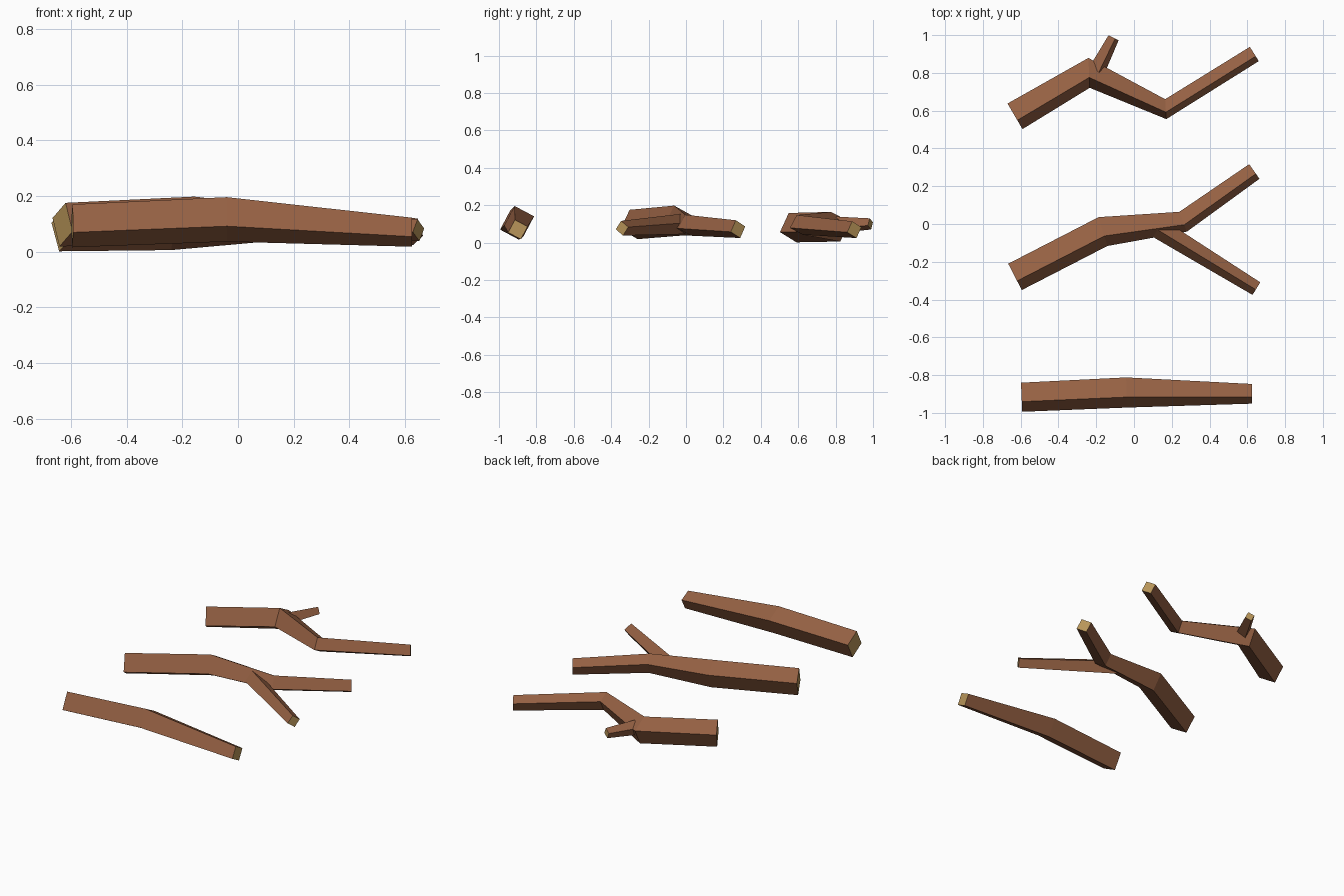
import bpy
import bmesh
from math import radians
from mathutils import Matrix, Vector

cube = bpy.data.objects.get("Cube")
if cube:
    bpy.data.objects.remove(cube, do_unlink=True)


def material(name, rgb):
    mat = bpy.data.materials.new(name)
    mat.use_nodes = True
    colour = (*rgb, 1.0)
    mat.diffuse_color = colour
    mat.node_tree.nodes["Principled BSDF"].inputs["Base Color"].default_value = colour
    return mat


bark = material("brown bark", (0.30, 0.118, 0.056))
cut_wood = material("tan cut wood", (0.48, 0.30, 0.10))


def heading(points, i):
    """Horizontal direction of the path, averaged where two segments meet."""
    total = Vector((0, 0, 0))
    for a, b in zip(points[max(i - 1, 0):i + 1], points[max(i, 1) if i == 0 else i:i + 2]):
        total += Vector((b.x - a.x, b.y - a.y, 0)).normalized()
    if i > 0:
        step = points[i] - points[i - 1]
        total = Vector((step.x, step.y, 0)).normalized()
        if i + 1 < len(points):
            step = points[i + 1] - points[i]
            total += Vector((step.x, step.y, 0)).normalized()
    return total.normalized()


def branch(name, stations, roll=28):
    """Sweep a rolled square along stations of (x, y, z, side length)."""
    points = [Vector(s[:3]) for s in stations]
    turn = Matrix.Rotation(radians(roll), 2)
    bm = bmesh.new()
    rings = []
    for i, (point, station) in enumerate(zip(points, stations)):
        ahead = heading(points, i)
        right = Vector((ahead.y, -ahead.x, 0))
        ring = []
        for corner in ((1, -1), (1, 1), (-1, 1), (-1, -1)):
            u, v = turn @ Vector(corner) * station[3] / 2
            ring.append(bm.verts.new(point + right * u + Vector((0, 0, v))))
        rings.append(ring)
    # Bark sides
    for low, high in zip(rings, rings[1:]):
        for k in range(4):
            n = (k + 1) % 4
            bm.faces.new((low[k], low[n], high[n], high[k]))
    # Sawn ends
    for ring in (rings[0], rings[-1]):
        bm.faces.new(ring).material_index = 1
    bmesh.ops.recalc_face_normals(bm, faces=bm.faces)
    mesh = bpy.data.meshes.new(name)
    bm.to_mesh(mesh)
    bm.free()
    mesh.materials.append(bark)
    mesh.materials.append(cut_wood)
    bpy.context.collection.objects.link(bpy.data.objects.new(name, mesh))


# Plain stick at the front
branch("front_stick", [(-0.595, -0.917, 0.093, 0.114),
                       (-0.04, -0.892, 0.116, 0.118),
                       (0.625, -0.899, 0.07, 0.077)])

# Forked stick in the middle
branch("middle_stick", [(-0.63, -0.28, 0.097, 0.116),
                        (-0.164, -0.04, 0.118, 0.118),
                        (0.26, 0.012, 0.093, 0.083),
                        (0.637, 0.278, 0.072, 0.07)])
branch("middle_side_branch", [(0.111, -0.012, 0.1, 0.078),
                              (0.648, -0.342, 0.077, 0.056)], 36)

# Crooked stick at the back with a short twig
branch("back_stick", [(-0.63, 0.57, 0.08, 0.116),
                      (-0.238, 0.8, 0.085, 0.117),
                      (0.168, 0.608, 0.095, 0.078),
                      (0.637, 0.90, 0.069, 0.066)])
branch("back_twig", [(-0.198, 0.81, 0.095, 0.065),
                     (-0.108, 0.986, 0.1, 0.044)])
